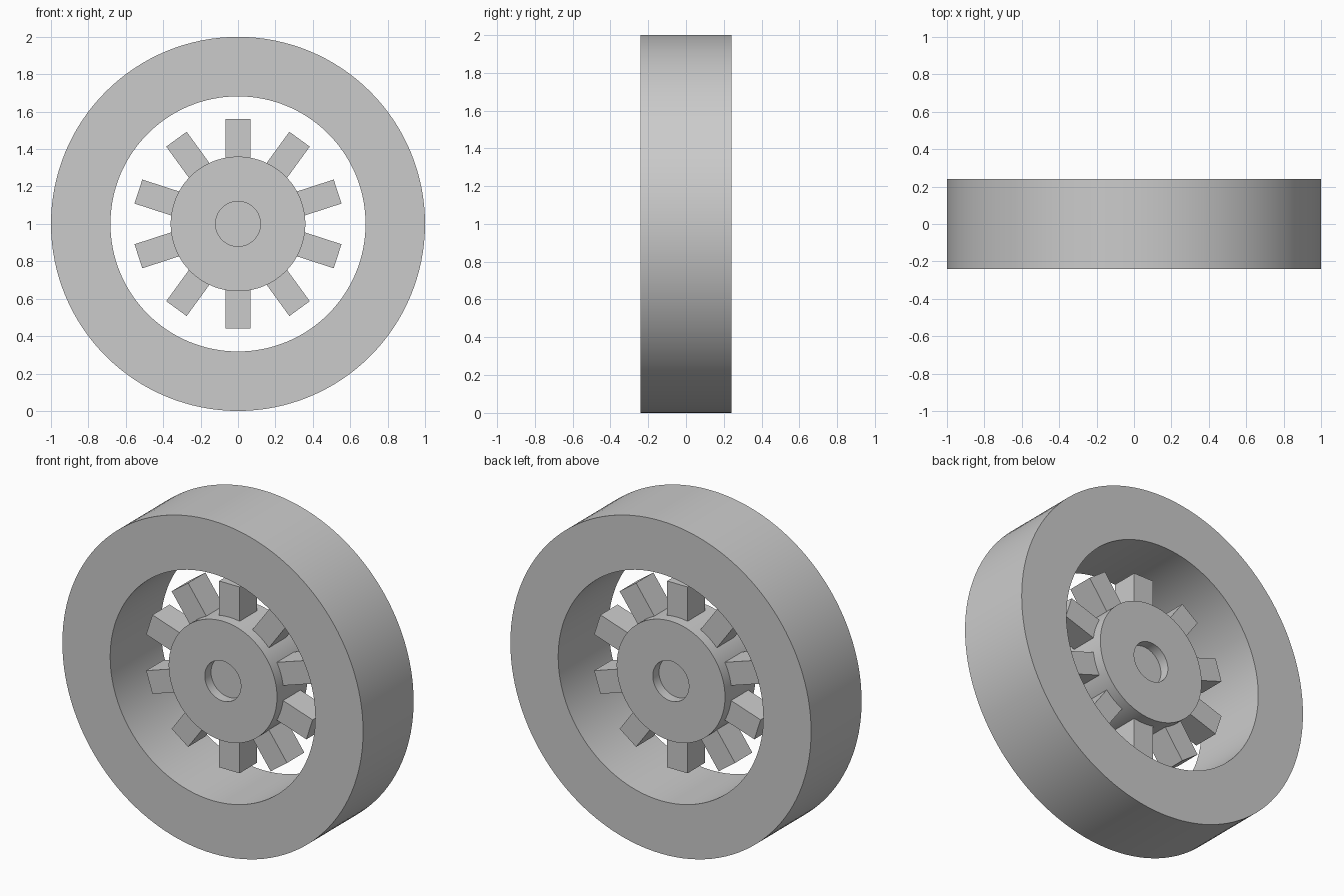
import bpy
import bmesh
import math
from mathutils import Matrix, Vector

cube = bpy.data.objects.get("Cube")
if cube:
    bpy.data.objects.remove(cube, do_unlink=True)

SEGMENTS = 128
CENTRE = Vector((0, 0, 1))
SPOKES = 10

grey = bpy.data.materials.new("light_grey")
grey.use_nodes = True
colour = (0.6, 0.6, 0.6, 1)
grey.diffuse_color = colour
grey.node_tree.nodes["Principled BSDF"].inputs["Base Color"].default_value = colour


def finish(name, bm):
    """Turn a bmesh into a named, shaded object at the axle height."""
    bmesh.ops.recalc_face_normals(bm, faces=bm.faces)
    mesh = bpy.data.meshes.new(name)
    bm.to_mesh(mesh)
    bm.free()
    mesh.materials.append(grey)
    obj = bpy.data.objects.new(name, mesh)
    obj.location = CENTRE
    bpy.context.collection.objects.link(obj)
    bpy.ops.object.select_all(action='DESELECT')
    obj.select_set(True)
    bpy.context.view_layer.objects.active = obj
    bpy.ops.object.shade_smooth_by_angle(angle=math.radians(30))
    return obj


def lathe(name, profile, closed):
    """Spin a (radius, y) profile around the y axle."""
    bm = bmesh.new()
    verts = [bm.verts.new((r, y, 0)) for r, y in profile]
    pairs = list(zip(verts, verts[1:]))
    if closed:
        pairs.append((verts[-1], verts[0]))
    edges = [bm.edges.new(p) for p in pairs]
    bmesh.ops.spin(bm, geom=verts + edges, cent=(0, 0, 0), axis=(0, 1, 0),
                   angle=math.tau, steps=SEGMENTS, use_duplicate=False)
    bmesh.ops.remove_doubles(bm, verts=bm.verts, dist=0.0005)
    return finish(name, bm)


# Wide outer ring with a straight bore
lathe("outer_ring", [(1, -0.24), (1, 0.24), (0.682, 0.24), (0.682, -0.24)], True)

# Hub with a shallow round recess in each side
half = [(0, -0.085), (0.12, -0.085), (0.12, -0.144), (0.36, -0.144)]
lathe("hub", half + [(r, -y) for r, y in reversed(half)], False)

# Short square blocks radiating from the hub
INNER, OUTER = 0.3, 0.56
for i in range(SPOKES):
    bm = bmesh.new()
    bmesh.ops.create_cube(bm, size=1)
    bmesh.ops.scale(bm, vec=(0.135, 0.164, OUTER - INNER), verts=bm.verts)
    bmesh.ops.translate(bm, vec=(0, 0, (INNER + OUTER) / 2), verts=bm.verts)
    bmesh.ops.rotate(bm, cent=(0, 0, 0), verts=bm.verts,
                     matrix=Matrix.Rotation(math.tau * i / SPOKES, 3, 'Y'))
    finish(f"spoke_{i + 1}", bm)
